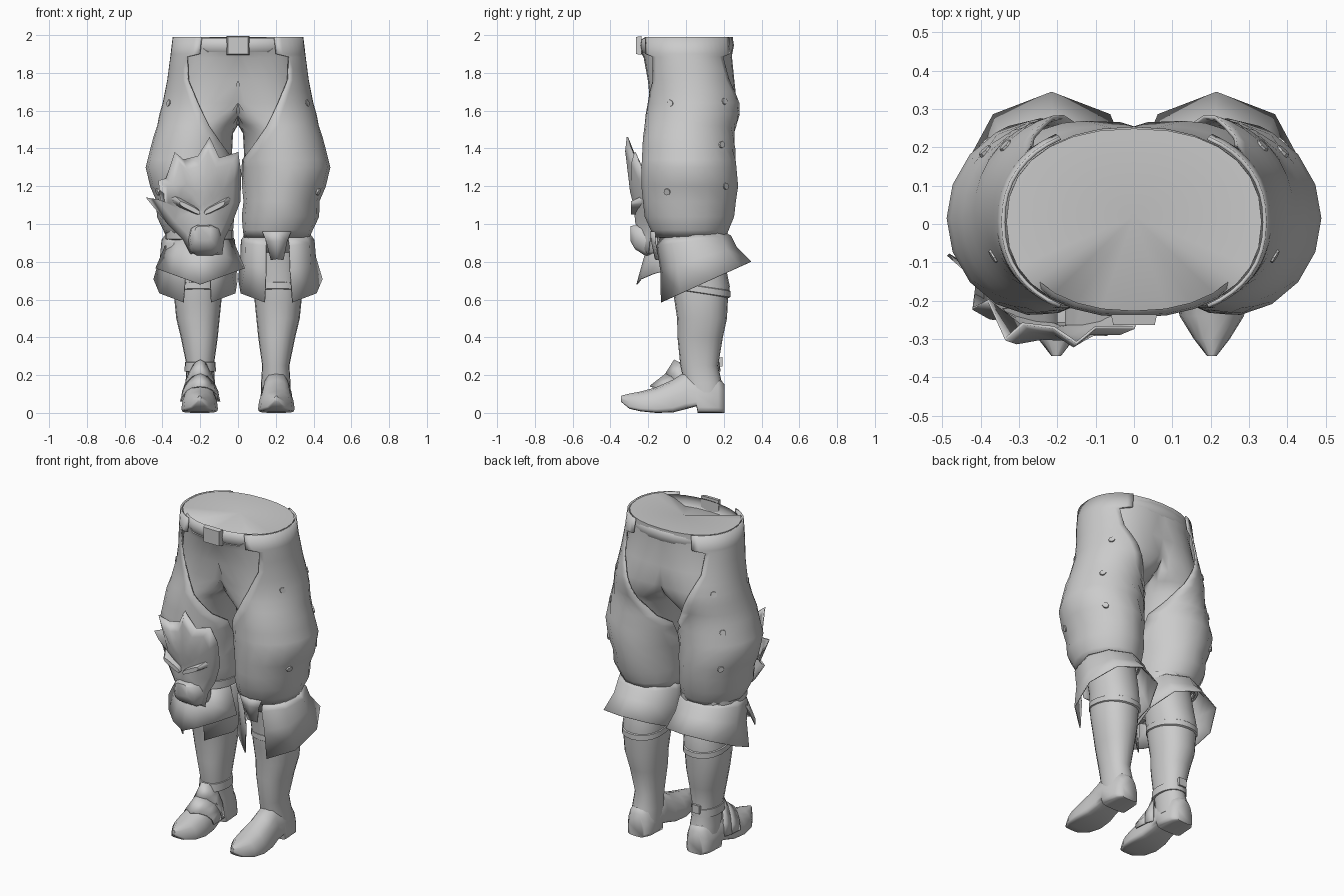
import bpy, bmesh, math
from mathutils import Vector

if "Cube" in bpy.data.objects:
    bpy.data.objects.remove(bpy.data.objects["Cube"])

grey = bpy.data.materials.new("warm grey")
grey.diffuse_color = (0.6, 0.6, 0.6, 1)
grey.use_nodes = True
grey.node_tree.nodes["Principled BSDF"].inputs["Base Color"].default_value = grey.diffuse_color


def build(name, rows, closed=True, caps=(False, False), thick=0, angle=50, mirror=False):
    """Skin a list of equally long point rows into one smooth surface."""
    bm = bmesh.new()
    vs = [[bm.verts.new(p) for p in r] for r in rows]
    n = len(rows[0])
    for a, b in zip(vs, vs[1:]):
        for i in range(n if closed else n - 1):
            j = (i + 1) % n
            q = (a[i], a[j], b[j], b[i])
            if not (mirror and all(abs(v.co.x) < 1e-5 for v in q)):
                bm.faces.new(q)
    for flag, r in zip(caps, (vs[0], vs[-1])):
        if flag:
            bm.faces.new(r)
    bmesh.ops.remove_doubles(bm, verts=bm.verts, dist=1e-5)
    bmesh.ops.recalc_face_normals(bm, faces=bm.faces)
    me = bpy.data.meshes.new(name)
    bm.to_mesh(me)
    bm.free()
    ob = bpy.data.objects.new(name, me)
    bpy.context.collection.objects.link(ob)
    me.materials.append(grey)
    bpy.ops.object.select_all(action='DESELECT')
    ob.select_set(True)
    bpy.context.view_layer.objects.active = ob
    bpy.ops.object.shade_smooth_by_angle(angle=math.radians(angle))
    if mirror:
        ob.modifiers.new("mirror", 'MIRROR').merge_threshold = .001
    if thick:
        m = ob.modifiers.new("thickness", 'SOLIDIFY')
        m.thickness, m.offset = thick, 0
    return ob


def lerp_table(table, z):
    for a, b in zip(table, table[1:]):
        if a[0] >= z >= b[0]:
            f = (a[0] - z) / (a[0] - b[0])
            return [p + (q - p) * f for p, q in zip(a[1:], b[1:])]
    return list(table[-1][1:])


def sp(v, e):
    return math.copysign(abs(v) ** e, v)


def oval(cx, rx, cy, ry, z, s=1, n=20, e=0.9):
    ts = [2 * math.pi * i / n for i in range(n)]
    return [(s * (cx + rx * sp(math.cos(t), e)), cy + ry * sp(math.sin(t), e), z) for t in ts]


# Thigh outline: z, centre x, radius x, centre y, radius y
LEG = [(1.99, 0, .337, .005, .248), (1.88, .03, .32, .01, .25), (1.76, .08, .286, .027, .245),
       (1.64, .13, .26, .04, .245), (1.57, .17, .24, .035, .24), (1.525, .195, .222, .025, .235),
       (1.48, .222, .212, .015, .232), (1.3, .25, .23, .015, .245), (1.2, .243, .213, .02, .247),
       (1.12, .23, .192, .018, .237), (1.04, .225, .196, .018, .228), (.94, .205, .168, .02, .185),
       (.85, .2, .14, .03, .15)]


def squareness(z, inner=False):
    if inner and z > 1.48:  # full, flat fork between the legs
        return .62 + .33 * max(0, min(1, (1.62 - z) / .14))
    return .88 + .14 * max(0, min(1, (1.99 - z) / .5))


def leg_point(z, t, off=0, s=1):
    cx, rx, cy, ry = lerp_table(LEG, z)
    e = squareness(z, math.cos(t) < 0)
    x = cx + (rx + off) * sp(math.cos(t), e)
    return (s * max(0, x), cy + (ry + off) * sp(math.sin(t), e), z)


# Open edge of the outer leg covers: z, inner x at front and back
EDGE = [(1.99, .19), (1.9, .2), (1.885, .265), (1.76, .26), (1.64, .21), (1.52, .155),
        (1.42, .09), (1.34, .03), (.9, .0)]
# Boot shaft: z, centre x, radius x, centre y, radius y
SHAFT = [(.95, .2, .14, .03, .14), (.75, .205, .13, .07, .145), (.67, .21, .127, .08, .152),
         (.6, .212, .125, .08, .142), (.5, .212, .115, .085, .132), (.4, .205, .098, .075, .12),
         (.25, .2, .072, .07, .1), (.16, .2, .078, .09, .1), (.08, .2, .08, .1, .1)]
# Foot: y, bottom, top, half width at the sole
FOOT = [(.205, .0, .15, .055), (.17, 0, .19, .08), (.062, 0, .2, .088), (.055, .035, .2, .085),
        (0, .02, .22, .08), (-.07, .002, .175, .09), (-.16, 0, .135, .097), (-.24, .008, .113, .084),
        (-.3, .022, .102, .047), (-.345, .06, .09, .012)]
SIDES = {"right": -1, "left": 1}

# Trousers, mirrored and welded along the centre line, waist top dipping behind the belt
rows = [[leg_point(z, 2 * math.pi * i / 28, -.004 if z > 1.95 else -.016) for i in range(28)]
        for z in [r[0] for r in LEG]]
rows[0] = [(x, y, z - (.08 * min(1, max(0, (.26 - x) / .1)) if y < 0 else 0)) for x, y, z in rows[0]]
rows.insert(0, [(0, .02, 1.987)] * 28)
build("trousers", rows, caps=(False, True), mirror=True, angle=70)

for side, s in SIDES.items():
    # Outer leg cover, open towards the crotch and seat
    rows = []
    for z in [1.99, 1.9, 1.885, 1.82, 1.76, 1.7, 1.64, 1.58, 1.52, 1.46, 1.4, 1.34, 1.3,
              1.2, 1.12, 1.04, .97, .93]:
        cx, rx = lerp_table(LEG, z)[:2]
        k = (lerp_table(EDGE, z)[0] - cx) / rx
        a = math.acos(sp(max(-1, min(1, k)), 1 / squareness(z, k < 0)))
        rows.append([leg_point(z, -a + 2 * a * i / 16, .004, s) for i in range(17)])
    build(side + "_leg_cover", rows, closed=False, thick=.01)

    # Rivets on the leg cover
    for k, (z, t) in enumerate([(1.64, -.5), (1.65, .7), (1.42, .8), (1.2, .85), (1.17, -.5)]):
        p = Vector(leg_point(z, t, .01, s))
        u = (Vector(leg_point(z, t + .05, .01, s)) - p).normalized()
        v = (Vector(leg_point(z + .03, t, .01, s)) - p).normalized()
        nrm = u.cross(v) * s
        disc = [u * math.cos(i * math.pi / 4) + v * math.sin(i * math.pi / 4) for i in range(8)]
        build(f"{side}_rivet_{k}", [[p - nrm * .012 + d * .02 for d in disc],
                                    [p + nrm * .004 + d * .018 for d in disc]], caps=(True, True), angle=30)

    # Boot shaft, shin strap and foot
    build(side + "_boot_shaft", [oval(*r[1:], r[0], s) for r in SHAFT], caps=(True, True))
    cx, rx, cy, ry = lerp_table(SHAFT, .65)
    build(side + "_shin_strap", [[(x, y, h + .15 * (cy - y)) for x, y, h in
                                  oval(cx, rx + o, cy, ry + o, .65 + dz, s)]
                                 for o, dz in ((-.004, .024), (.006, .018), (.006, -.014), (-.004, -.02))])
    rows = []
    for y, b, t, w in FOOT:
        ring = []
        for i in range(16):
            a = 2 * math.pi * i / 16
            c, d = math.cos(a), math.sin(a)
            h = .15 + .85 * d if d > 0 else .15 * (1 - abs(d) ** .5)
            ring.append((s * .203 + w * sp(c, .8 if d > 0 else .6), y, b + (t - b) * h))
        rows.append(ring)
    build(side + "_foot", rows, caps=(True, True), angle=60)

    # Flared boot cuff with an angular hem, split at the front
    rows = []
    for f in (0, .12, .5, 1):
        row = []
        for i in range(9):
            a = -math.pi / 2 + .32 + (2 * math.pi - .64) * i / 8
            c, d = math.cos(a), math.sin(a)
            flare = f ** 1.2
            y = (.03 + .07 * flare) + (.175 + .068 * flare + (.02 if f == .12 else 0)) * d
            x = .21 + .005 * flare + (.175 + .058 * flare + (.015 if f == .12 else 0)) * c
            top, hem = .94 + .015 * d, .69 + .11 * d
            row.append((s * max(x, .004), y, top + (hem - top) * f))
        rows.append(row)
    build(side + "_boot_cuff", rows, closed=False, thick=.006)

# Knee tongue on the left leg
build("left_knee_tongue", [[(.13, -.165, .96), (.205, -.185, .96), (.28, -.165, .96)],
                           [(.15, -.165, .91), (.205, -.18, .91), (.26, -.165, .91)],
                           [(.175, -.15, .81), (.205, -.16, .815), (.24, -.15, .81)]], closed=False, thick=.01)

# Knee strap and front cuff flap on the right leg
build("right_knee_strap", [oval(.205, .175 + o, .02, .187 + o, z, -1)
                           for o, z in ((-.01, .97), (.006, .965), (.006, .92), (-.01, .915))])
rows = []
for f in (0, .5, 1):
    row = []
    for i in range(7):
        u = -1 + i / 3
        y0, y1 = -.19 + .16 * u * u, -.26 + .2 * u * u
        z1 = .68 + .085 * abs(u)
        row.append((-.2 + (.165 + .07 * f) * u, y0 + (y1 - y0) * f, .93 + (z1 - .93) * f))
    rows.append(row)
build("right_cuff_flap", rows, closed=False, thick=.006)

# Instep plates, peaked at the middle
for k, (ya, ta, wa, yb, tb, wb) in enumerate([(-.06, .28, .08, -.11, .2, .1), (-.1, .21, .096, -.19, .14, .103)]):
    rows = []
    for y, t, w in ((ya, ta, wa), (yb, tb, wb)):
        rows.append([(-.2 + w * math.cos(a), y + .09 * abs(math.cos(a)), .06 + (t - .06) * math.sin(a))
                     for a in [math.pi * i / 8 for i in range(9)]])
    build(f"instep_plate_{k}", rows, closed=False, thick=.008)
# Ankle band
build("ankle_band", [oval(-.2, .075 + o, .07, .104 + o, z) for o, z in
                     ((-.01, .27), (.006, .268), (.008, .22), (-.008, .216))])


def block(name, c, d):
    """Tapered box facing -y."""
    rows = []
    for y, k in ((d[1], 1), (-d[1], .9)):
        rows.append([(c[0] + d[0] * i * k, c[1] + y, c[2] + d[2] * j * k)
                     for i, j in ((-1, -1), (1, -1), (1, 1), (-1, 1))])
    return build(name, rows, caps=(True, True), angle=30)


block("ankle_buckle", (-.2, .18, .27), (.025, .012, .025))
block("belt_buckle", (0, -.25, 1.945), (.06, .014, .05))

# Belt
build("belt", [oval(0, .325 + o, .005, .241 + o, z, n=28) for o, z in
               ((-.01, 1.985), (.003, 1.975), (.008, 1.945), (.002, 1.915), (-.012, 1.9))])

# Beast mask on the right knee: jagged mane rim running round to the chin
RIM = [(-.37, -.15, 1.0), (-.485, -.08, 1.14), (-.41, -.14, 1.12), (-.42, -.22, 1.23), (-.38, -.2, 1.24),
       (-.335, -.3, 1.38), (-.29, -.26, 1.34), (-.21, -.27, 1.36), (-.15, -.31, 1.46), (-.1, -.27, 1.35),
       (0, -.27, 1.38), (.015, -.22, 1.27), (.01, -.19, 1.12), (-.035, -.17, 1.0), (-.075, -.19, .92),
       (-.085, -.2, .84), (-.25, -.2, .84), (-.29, -.19, .92)]
centre = Vector((-.19, -.275, 1.08))
rows = []
for f, bump in ((1, 0), (.8, .015), (.55, .022), (.3, .015), (.08, 0)):
    row = []
    for i, p in enumerate(RIM):
        q = Vector(p)
        if f < .7:  # smooth out the jagged rim towards the face
            q = (q + Vector(RIM[i - 1]) + Vector(RIM[(i + 1) % len(RIM)])) / 3
        q = centre.lerp(q, f)
        row.append((q.x, q.y - bump, q.z))
    rows.append(row)
build("beast_mask", rows, caps=(False, True), thick=.008, angle=60)


# Muzzle and slanted brows
def lump(name, stations, tilt=0):
    """Lofted lump along y: y, centre x, centre z, half width, half height."""
    rows = []
    for y, cx, cz, w, h in stations:
        ring = [(w * sp(math.cos(a), .6), h * sp(math.sin(a), .6)) for a in
                [math.pi * i / 5 for i in range(10)]]
        rows.append([(cx + u, y, cz + v + tilt * u) for u, v in ring])
    build(name, rows, caps=(True, True))


lump("muzzle", [(-.15, -.17, .91, .09, .08), (-.22, -.175, .915, .088, .083),
                (-.27, -.18, .93, .075, .065), (-.295, -.185, .95, .045, .04)])
for s in (-1, 1):
    lump(f"brow_{'outer' if s < 0 else 'inner'}", [(-.22, -.19 + s * .085, 1.1, .075, .03),
                                                   (-.292, -.19 + s * .065, 1.085, .055, .014)], tilt=.5 * s)
